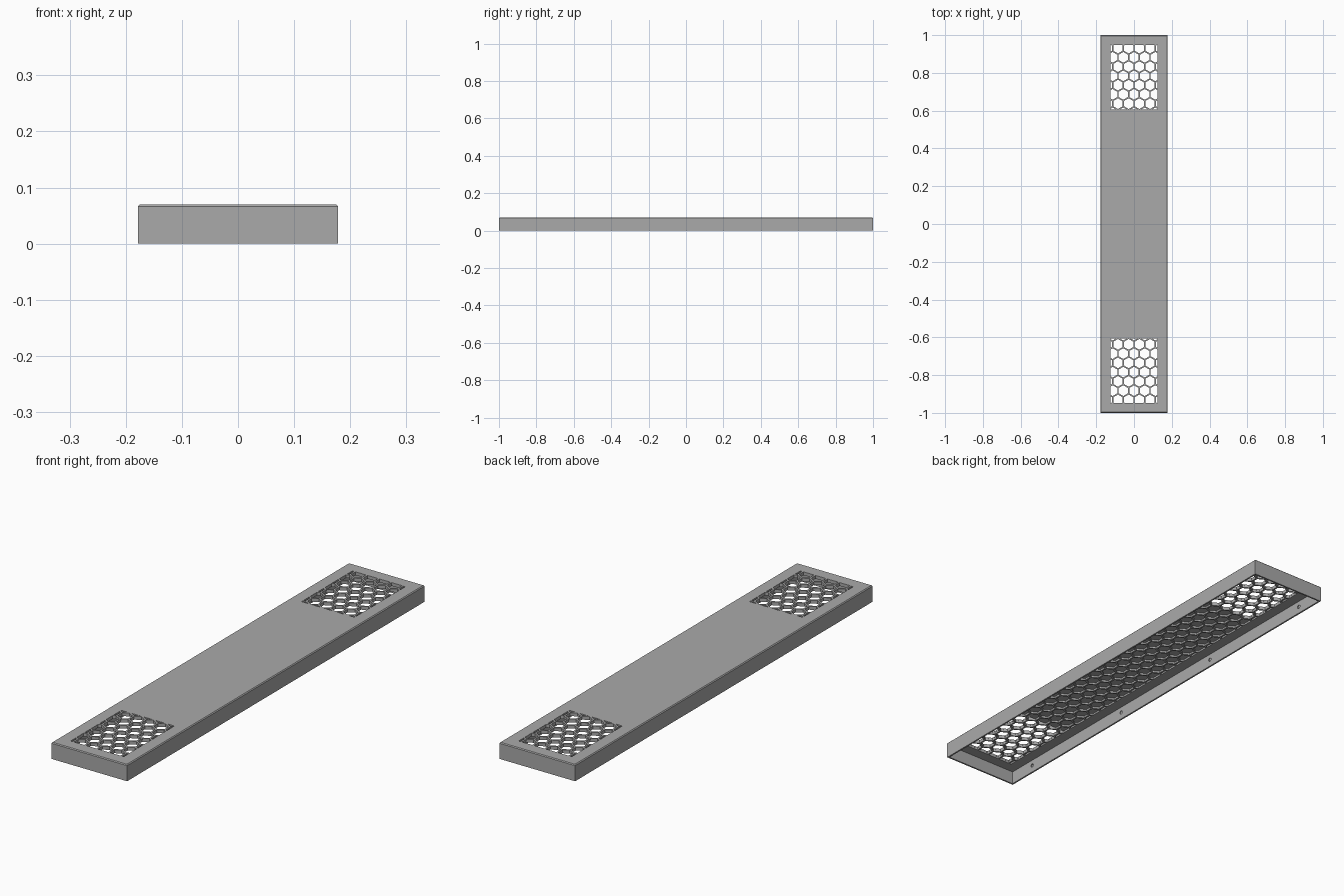
import bpy, bmesh, math
from mathutils import Matrix, Vector

if "Cube" in bpy.data.objects:
    bpy.data.objects.remove(bpy.data.objects["Cube"], do_unlink=True)

W, L, H = 0.357, 2.0, 0.07      # outer size
WALL, ROOF, SKIN = 0.007, 0.014, 0.006
PITCH = 0.0566                  # honeycomb spacing
VENT_X, VENT_IN, VENT_OUT = 0.125, 0.605, 0.947

grey = bpy.data.materials.new("plain grey")
grey.use_nodes = True
grey.diffuse_color = (0.4, 0.4, 0.4, 1)
grey.node_tree.nodes["Principled BSDF"].inputs["Base Color"].default_value = grey.diffuse_color


def add_object(name, bm):
    mesh = bpy.data.meshes.new(name)
    bm.to_mesh(mesh)
    bm.free()
    obj = bpy.data.objects.new(name, mesh)
    mesh.materials.append(grey)
    bpy.context.collection.objects.link(obj)
    return obj


def add_box(bm, size, z_mid):
    mat = Matrix.Translation((0, 0, z_mid)) @ Matrix.Diagonal((*size, 1))
    return bmesh.ops.create_cube(bm, size=1, matrix=mat)


def honeycomb(bm, radius, half_x, y_min, y_max, z_low, z_high):
    """Hexagonal prisms on a staggered grid, trimmed to a rectangle."""
    part = bmesh.new()
    step = PITCH * math.sqrt(3) / 2
    for row in range(-20, 21):
        for col in range(-3, 4):
            x, y = (col + 0.5 * (row % 2)) * PITCH, row * step
            part.faces.new([part.verts.new((x + radius * math.sin(k * math.pi / 3),
                                            y + radius * math.cos(k * math.pi / 3), z_low))
                            for k in range(6)])
    for point, normal in (((half_x, 0, 0), (1, 0, 0)), ((-half_x, 0, 0), (-1, 0, 0)),
                          ((0, y_max, 0), (0, 1, 0)), ((0, y_min, 0), (0, -1, 0))):
        bmesh.ops.bisect_plane(part, geom=part.verts[:] + part.edges[:] + part.faces[:],
                               plane_co=point, plane_no=normal, clear_outer=True)
    top = bmesh.ops.extrude_face_region(part, geom=part.faces[:])["geom"]
    bmesh.ops.translate(part, vec=(0, 0, z_high - z_low),
                        verts=[v for v in top if isinstance(v, bmesh.types.BMVert)])
    bmesh.ops.recalc_face_normals(part, faces=part.faces)
    temp = bpy.data.meshes.new("temp")
    part.to_mesh(temp)
    part.free()
    bm.from_mesh(temp)
    bpy.data.meshes.remove(temp)


# Cover: long block with chamfered top edges
bm = bmesh.new()
add_box(bm, (W, L, H), H / 2)
rim = [e for e in bm.edges if all(v.co.z > H / 2 for v in e.verts)]
bmesh.ops.bevel(bm, geom=rim, offset=0.0036, segments=1, affect='EDGES')
cover = add_object("vent_cover", bm)

# Hollow underside
bm = bmesh.new()
add_box(bm, (W - 2 * WALL, L - 2 * WALL, H), H / 2 - ROOF)
hollow = add_object("hollow_cutter", bm)

# Honeycomb pockets under the whole roof
bm = bmesh.new()
radius = (PITCH - 0.007) / math.sqrt(3)
honeycomb(bm, radius, VENT_X, -VENT_OUT, VENT_OUT, H - 2 * ROOF, H - SKIN)
pockets = add_object("pocket_cutter", bm)

# Open vents at both ends
bm = bmesh.new()
for y_min, y_max in ((-VENT_OUT, -VENT_IN), (VENT_IN, VENT_OUT)):
    honeycomb(bm, radius - 0.0003, VENT_X - 0.0003, y_min + 0.0003, y_max - 0.0003,
              H - SKIN - 0.002, H + 0.01)
vents = add_object("vent_cutter", bm)

# Small blind holes along the inner side walls
bm = bmesh.new()
for side in (-1, 1):
    for y in (-0.865, -0.288, 0.288, 0.865):
        mat = Matrix.Translation((side * (W / 2 - WALL), y, 0.031)) @ Matrix.Rotation(math.pi / 2, 4, 'Y')
        bmesh.ops.create_cone(bm, cap_ends=True, segments=16, radius1=0.008, radius2=0.008,
                              depth=0.008, matrix=mat)
holes = add_object("wall_hole_cutter", bm)

# Cut everything out of the cover
for cutter in (hollow, pockets, vents, holes):
    cut = cover.modifiers.new(cutter.name, 'BOOLEAN')
    cut.operation, cut.solver, cut.object = 'DIFFERENCE', 'EXACT', cutter
    cutter.hide_render = True
    cutter.hide_viewport = True
    cutter.display_type = 'WIRE'
